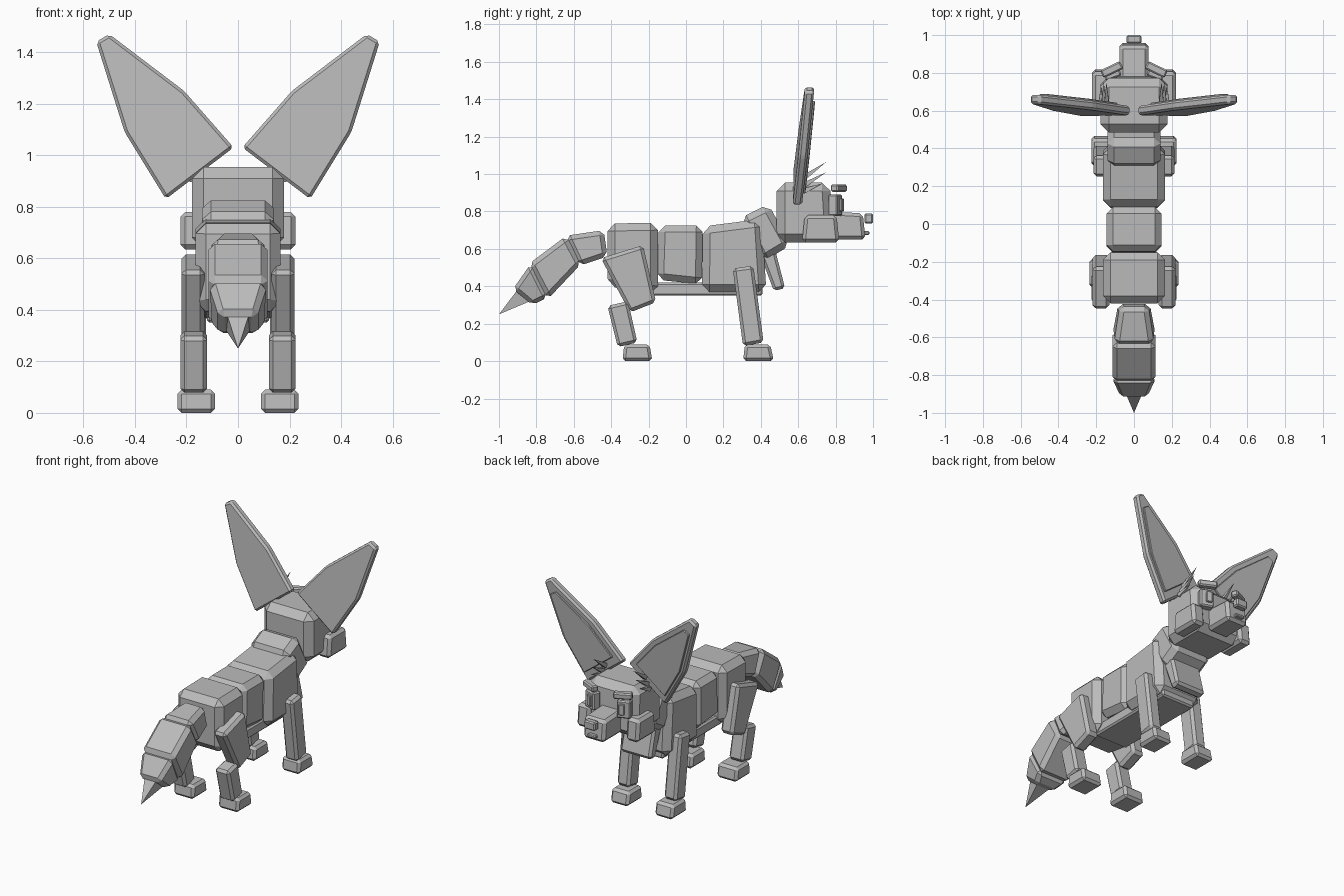
import bpy, bmesh, math
from mathutils import Vector, Matrix

if "Cube" in bpy.data.objects:
    bpy.data.objects.remove(bpy.data.objects["Cube"])

grey = bpy.data.materials.new("plain grey")
grey.diffuse_color = (0.5, 0.5, 0.5, 1)
grey.use_nodes = True
grey.node_tree.nodes["Principled BSDF"].inputs["Base Color"].default_value = grey.diffuse_color


def finish(name, bm):
    bmesh.ops.recalc_face_normals(bm, faces=bm.faces[:])
    me = bpy.data.meshes.new(name)
    bm.to_mesh(me)
    bm.free()
    me.materials.append(grey)
    ob = bpy.data.objects.new(name, me)
    bpy.context.collection.objects.link(ob)
    return ob


def prism(name, ring_a, ring_b, bevel, turn=None):
    """Join two matching outlines into a solid with chamfered edges."""
    bm = bmesh.new()
    a = [bm.verts.new(p) for p in ring_a]
    b = [bm.verts.new(p) for p in ring_b]
    n = len(a)
    bm.faces.new(a)
    bm.faces.new(b[::-1])
    for i in range(n):
        bm.faces.new((a[i], b[i], b[(i + 1) % n], a[(i + 1) % n]))
    bmesh.ops.recalc_face_normals(bm, faces=bm.faces[:])
    if bevel:
        bmesh.ops.bevel(bm, geom=bm.edges[:], offset=bevel, segments=1,
                        affect='EDGES', profile=0.5)
    if turn:
        c = sum((v.co for v in bm.verts), Vector()) / len(bm.verts)
        bmesh.ops.rotate(bm, verts=bm.verts[:], cent=c,
                         matrix=Matrix.Rotation(turn, 3, 'Z'))
    return finish(name, bm)


def block(name, side, w, bevel=0.03, cx=0.0, turn=None):
    """Extrude a (y, z) side outline across x; w is one half width or one per corner."""
    ws = w if isinstance(w, (list, tuple)) else [w] * len(side)
    prism(name, [(cx - h, y, z) for (y, z), h in zip(side, ws)],
          [(cx + h, y, z) for (y, z), h in zip(side, ws)], bevel, turn)


def rect(y0, y1, z0, z1):
    return [(y0, z0), (y1, z0), (y1, z1), (y0, z1)]


def spike(name, base, tip, r, sides=4):
    base, tip = Vector(base), Vector(tip)
    d = tip - base
    m = (Matrix.Translation((base + tip) / 2)
         @ d.to_track_quat('Z', 'Y').to_matrix().to_4x4()
         @ Matrix.Rotation(math.pi / 4, 4, 'Z'))
    bm = bmesh.new()
    bmesh.ops.create_cone(bm, cap_ends=True, segments=sides, radius1=r,
                          radius2=0, depth=d.length, matrix=m)
    finish(name, bm)


# Trunk
block("hips", [(-.42, .40), (-.15, .36), (-.15, .74), (-.42, .735)], .165, .04)
block("waist", [(-.155, .435), (.085, .41), (.09, .725), (-.145, .725)], .145, .035)
block("chest", [(.085, .37), (.43, .37), (.405, .76), (.09, .72)], .165, .04)
block("belly", rect(-.22, .41, .35, .42), .12, .01)
block("neck", [(.29, .765), (.44, .84), (.56, .62), (.41, .53)], .14, .035)
block("bib", [(.40, .56), (.47, .62), (.53, .39), (.47, .375)], .11, .015)

# Head
block("head", [(.485, .635), (.79, .635), (.77, .955), (.485, .955)], .178, .045)
block("snout", [(.76, .65), (.96, .65), (.945, .79), (.76, .80)], .077, .018)
block("nose", rect(.955, 1.0, .735, .79), .04, .008)
block("lip", rect(.945, .98, .675, .695), .03, .005)

# Tail
block("tail_root", [(-.645, .67), (-.44, .70), (-.42, .56), (-.57, .51)],
      [.105, .075, .085, .115], .025)
block("tail_middle", [(-.84, .52), (-.64, .67), (-.56, .52), (-.74, .33)], .115, .025)
block("tail_end", [(-.925, .385), (-.83, .52), (-.74, .34), (-.82, .30)],
      [.075, .115, .11, .07], .022)
spike("tail_tip", (-.0, -.865, .355), (0, -1.0, .25), .065)

# Ear outline in the (x, z) plane
EAR = [(.50, 1.47), (.55, 1.44), (.44, 1.09), (.28, .83), (.017, 1.03), (.21, 1.25)]
EAR_MID = (.33, 1.12)


def ear_ring(s, scale, dy):
    ring = []
    for x, z in EAR:
        x = EAR_MID[0] + (x - EAR_MID[0]) * scale
        z = EAR_MID[1] + (z - EAR_MID[1]) * scale
        ring.append((s * x, .595 + .086 * (z - .83) + .047 * (x - .28) + dy, z))
    return ring


for s, tag in ((1, "right"), (-1, "left")):
    # Ears with a raised inner panel, and tufts at the base
    prism("ear_" + tag, ear_ring(s, 1, -.025), ear_ring(s, 1, .025), .012)
    prism("inner_ear_" + tag, ear_ring(s, .78, .02), ear_ring(s, .78, .037), .004)
    for i, (z0, y1, z1) in enumerate(((.98, .75, 1.065), (.94, .75, 1.01), (.91, .73, .95))):
        x = .145 + .015 * i
        spike(f"ear_tuft_{tag}_{i + 1}", (s * x, .63, z0), (s * x, y1, z1), .02)

    # Face
    block("cheek_" + tag, [(.62, .635), (.82, .635), (.805, .78), (.635, .78)],
          .045, .018, s * .178)
    block("brow_" + tag, rect(.795, .84, .905, .945), .058, .008, s * .118, -s * .45)
    block("eye_" + tag, rect(.77, .825, .775, .89), .043, .008, s * .115, -s * .35)
    block("pupil_" + tag, rect(.82, .84, .80, .87), .018, .004, s * .115, -s * .35)

    # Front legs
    block("front_leg_" + tag, [(.25, .495), (.36, .51), (.415, .10), (.305, .08)],
          .045, .016, s * .17)
    block("front_foot_" + tag, [(.305, 0), (.47, 0), (.45, .09), (.315, .09)],
          .065, .016, s * .16)

    # Hind legs
    block("thigh_" + tag, [(-.455, .55), (-.23, .62), (-.16, .315), (-.30, .26)],
          .045, .018, s * .175)
    block("shin_" + tag, [(-.42, .295), (-.31, .32), (-.26, .10), (-.365, .075)],
          .052, .016, s * .172)
    block("hind_foot_" + tag, [(-.34, 0), (-.18, 0), (-.195, .09), (-.33, .09)],
          .073, .016, s * .162)
